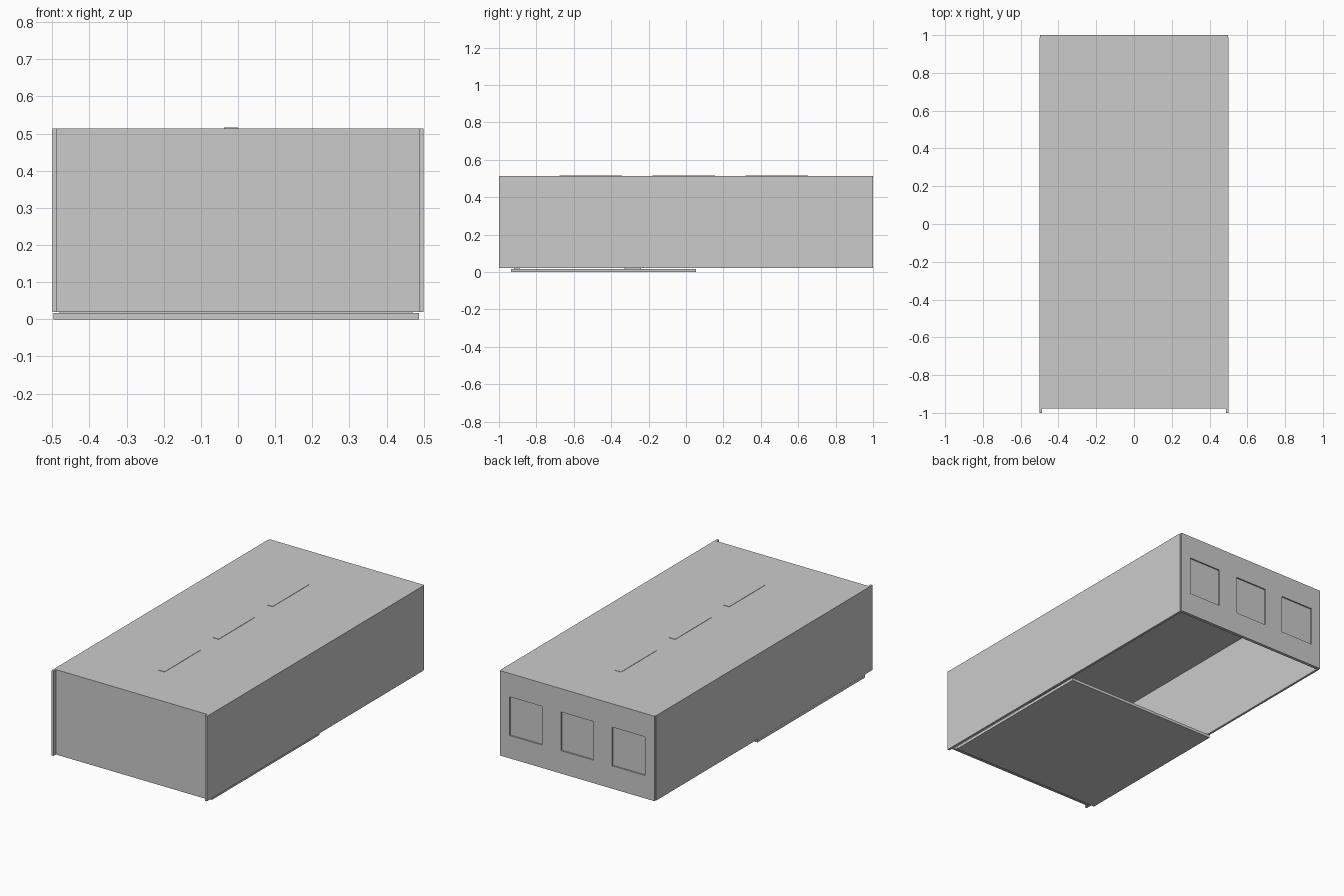
import bpy

if "Cube" in bpy.data.objects:
    bpy.data.objects.remove(bpy.data.objects["Cube"])


def box(name, x, y, z):
    """Axis-aligned box from (min, max) ranges."""
    bpy.ops.mesh.primitive_cube_add(size=1, location=[(a + b) / 2 for a, b in (x, y, z)])
    ob = bpy.context.object
    ob.name = name
    ob.scale = [b - a for a, b in (x, y, z)]
    bpy.ops.object.transform_apply(location=False, rotation=False, scale=True)
    return ob


LOW, HIGH, T = 0.02, 0.514, 0.013   # wall bottom, wall top, board thickness

# Side walls
for side, label in ((-1, "left"), (1, "right")):
    xs = sorted((side * 0.5, side * (0.5 - T)))
    box(label + "_wall", xs, (-1, 0.988), (LOW, HIGH))

# Recessed front wall and the top board
box("front_wall", (-0.5 + T, 0.5 - T), (-0.978, -0.965), (LOW, HIGH - T))
box("top_board", (-0.5 + T, 0.5 - T), (-0.978, 0.988), (HIGH - T, HIGH))

# Back wall with three shallow rectangular recesses
back = box("back_wall", (-0.497, 0.497), (0.982, 1), (LOW, HIGH))
for i in (-1, 0, 1):
    cx = i * 0.33
    cutter = box("recess_cutter", (cx - 0.105, cx + 0.105), (0.992, 1.05), (0.153, 0.378))
    cutter.hide_render = True
    cutter.hide_viewport = True
    mod = back.modifiers.new("recess", "BOOLEAN")
    mod.operation = "DIFFERENCE"
    mod.solver = "EXACT"
    mod.object = cutter

# Thin raised slats along the top
for i in (-1, 0, 1):
    cy = -0.012 + i * 0.497
    box("top_slat", (-0.038, 0.0), (cy - 0.166, cy + 0.166), (HIGH - 0.005, HIGH + 0.002))

# Sliding bottom panel covering the front half, with two low cleats
box("bottom_panel", (-0.497, 0.487), (-0.935, 0.053), (0, 0.017))
for y in ((-0.92, -0.89), (-0.33, -0.24)):
    box("panel_cleat", (-0.48, 0.47), y, (0.015, 0.021))
